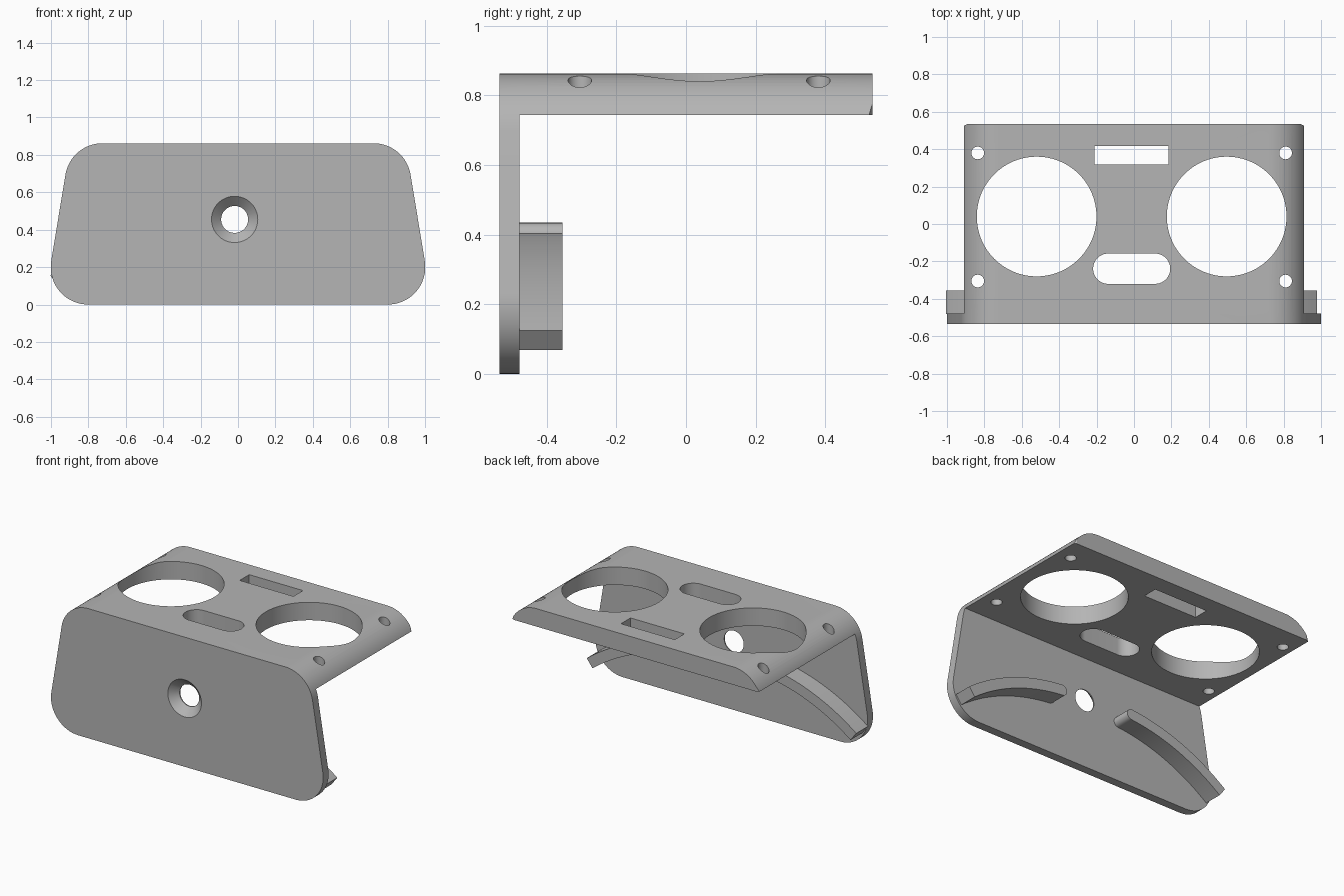
import bpy, bmesh, math
from mathutils import Vector

if "Cube" in bpy.data.objects:
    bpy.data.objects.remove(bpy.data.objects["Cube"])

FRONT, BACK, INNER = -0.535, 0.535, -0.478   # y of front face, shelf end, plate rear
CX = -0.0125                                 # centre line of the holes and ribs

grey = bpy.data.materials.new("plain grey")
grey.diffuse_color = (0.46, 0.46, 0.46, 1)
grey.use_nodes = True
grey.node_tree.nodes["Principled BSDF"].inputs["Base Color"].default_value = grey.diffuse_color


def rounded(corners, r, n=16):
    """Polygon with every corner replaced by an arc of radius r."""
    pts = []
    for i, c in enumerate(corners):
        p = Vector(c)
        a = (Vector(corners[i - 1]) - p).normalized()
        b = (Vector(corners[(i + 1) % len(corners)]) - p).normalized()
        half = a.angle(b) / 2
        centre = p + (a + b).normalized() * (r / math.sin(half))
        start = p + a * (r / math.tan(half)) - centre
        end = p + b * (r / math.tan(half)) - centre
        turn = math.pi - 2 * half
        for k in range(n + 1):
            t = k / n
            v = (start * math.sin((1 - t) * turn) + end * math.sin(t * turn)) / math.sin(turn)
            pts.append(tuple(centre + v))
    return pts


def circle(x, y, r, n=64):
    return [(x + r * math.cos(2 * math.pi * k / n), y + r * math.sin(2 * math.pi * k / n))
            for k in range(n)]


def prism(name, pts, lo, hi, axis, pts2=None):
    """Loft a profile from lo to hi along y (points are x, z) or z (points are x, y)."""
    bm = bmesh.new()
    place = (lambda p, d: (p[0], d, p[1])) if axis == "y" else (lambda p, d: (p[0], p[1], d))
    a = [bm.verts.new(place(p, lo)) for p in pts]
    b = [bm.verts.new(place(p, hi)) for p in (pts2 or pts)]
    bm.faces.new(a)
    bm.faces.new(b[::-1])
    for i in range(len(a)):
        j = (i + 1) % len(a)
        bm.faces.new((a[j], a[i], b[i], b[j]))
    bmesh.ops.recalc_face_normals(bm, faces=bm.faces)
    me = bpy.data.meshes.new(name)
    bm.to_mesh(me)
    bm.free()
    me.materials.append(grey)
    ob = bpy.data.objects.new(name, me)
    bpy.context.collection.objects.link(ob)
    return ob


def cut(target, cutter):
    mod = target.modifiers.new("cut", "BOOLEAN")
    mod.operation, mod.solver, mod.object = "DIFFERENCE", "EXACT", cutter
    bpy.context.view_layer.objects.active = target
    bpy.ops.object.modifier_apply(modifier=mod.name)
    bpy.data.objects.remove(cutter)


def box(x0, x1, y0, y1):
    return [(x0, y0), (x1, y0), (x1, y1), (x0, y1)]


def smooth(ob):
    bpy.ops.object.select_all(action="DESELECT")
    ob.select_set(True)
    bpy.context.view_layer.objects.active = ob
    bpy.ops.object.shade_smooth_by_angle(angle=math.radians(25))


# Bracket: rounded trapezoid run front to back, hollowed under the shelf
outline = rounded([(-1.037, 0), (1.037, 0), (0.895, 0.862), (-0.895, 0.862)], 0.2)
bracket = prism("bracket", outline, FRONT, BACK, "y")
cut(bracket, prism("under_shelf", box(-2, 2, -1, 0.743), INNER, 1, "y"))

# Shelf openings: two large rounds, a slot, a rectangle and four screw holes
def shelf_cut(pts):
    cut(bracket, prism("opening", pts, 0.65, 1, "z"))

for side in (-1, 1):
    shelf_cut(circle(CX + side * 0.508, 0.04, 0.32, 96))
    for y in (-0.305, 0.38):
        shelf_cut(circle(CX + side * 0.823, y, 0.034, 32))
    # small clipped corner at the shelf's rear
    shelf_cut([(side * 0.885, 0.538), (side * 0.915, 0.522), (side * 1.0, 0.522), (side * 1.0, 0.6),
               (side * 0.885, 0.6)])
shelf_cut(rounded(box(CX - 0.206, CX + 0.206, -0.32, -0.158), 0.0809))
shelf_cut(box(CX - 0.198, CX + 0.198, 0.318, 0.418))

# Countersunk hole in the front plate
cut(bracket, prism("hole", circle(-0.018, 0.455, 0.072), -0.6, -0.4, "y"))
cut(bracket, prism("countersink", circle(-0.018, 0.455, 0.134), FRONT - 0.01, FRONT + 0.05, "y",
                   circle(-0.018, 0.455, 0.072)))
smooth(bracket)

# Curved ribs behind the plate: rounded inner end, flat outer end
R, HALF = 1.365, 0.035
A0, A1 = math.radians(5.2), math.radians(37.2)


def rib(name, side, lift):
    arc = [A0 + (A1 - A0) * k / 24 for k in range(25)]
    pts = [((R + HALF) * math.sin(a), (R + HALF) * math.cos(a)) for a in arc]
    pts += [((R - HALF) * math.sin(a), (R - HALF) * math.cos(a)) for a in reversed(arc)]
    for k in range(1, 12):
        t = -math.pi / 2 - A0 - math.pi * k / 12
        pts.append((R * math.sin(A0) + HALF * math.cos(t), R * math.cos(A0) + HALF * math.sin(t)))
    pts = [(CX + side * (x + 0.145), z - 0.99 + lift) for x, z in pts]
    smooth(prism(name, pts, INNER - 0.004, -0.355, "y"))


rib("right_rib", 1, 0.0)
rib("left_rib", -1, 0.03)
